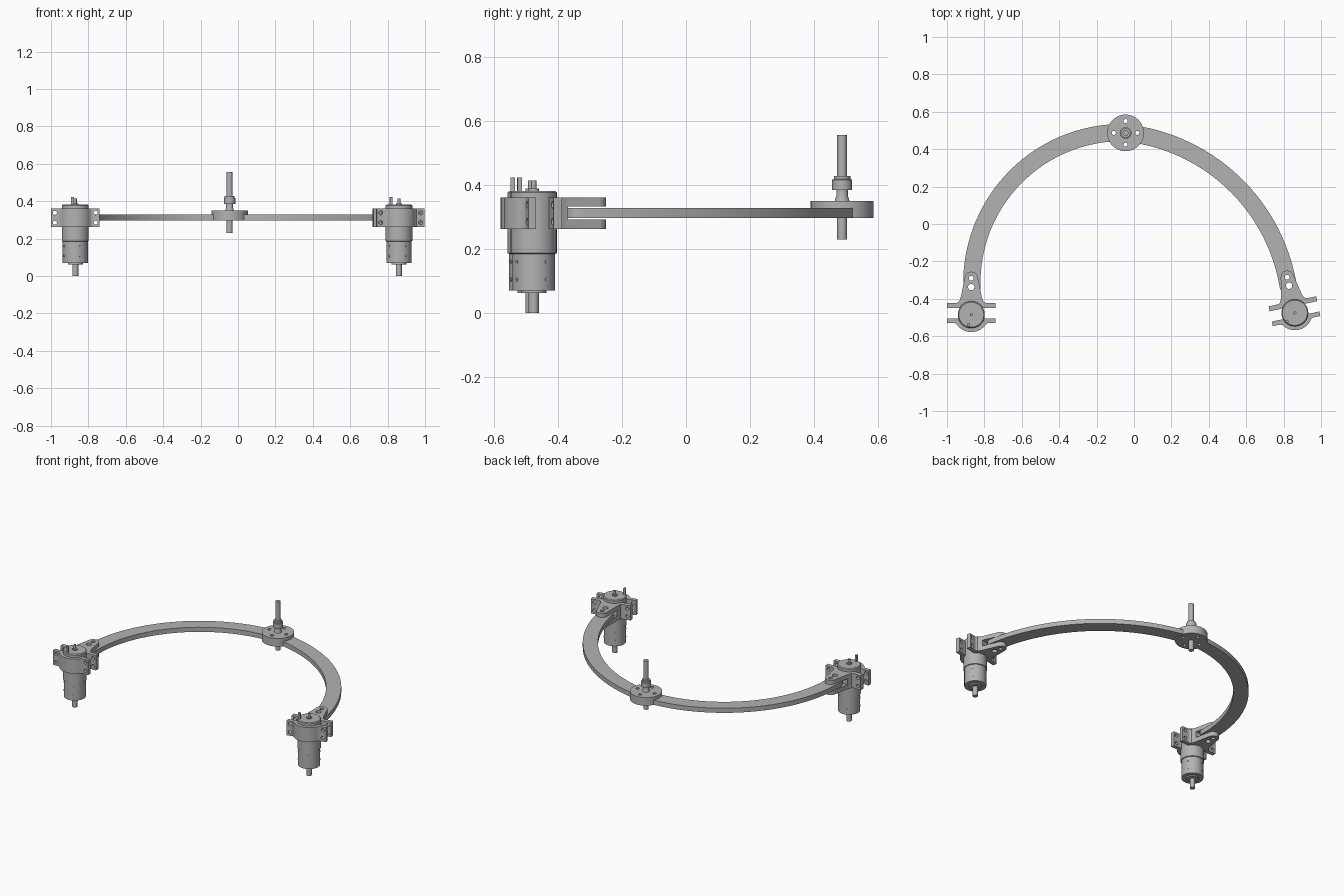
import bpy, bmesh, math
from mathutils import Matrix, Vector

cube = bpy.data.objects.get("Cube")
if cube:
    bpy.data.objects.remove(cube)

grey = bpy.data.materials.new("metal grey")
grey.use_nodes = True
grey.diffuse_color = (0.45, 0.45, 0.45, 1)
grey.node_tree.nodes["Principled BSDF"].inputs["Base Color"].default_value = (0.45, 0.45, 0.45, 1)


def make(name, bm, place=None):
    bmesh.ops.recalc_face_normals(bm, faces=bm.faces)
    mesh = bpy.data.meshes.new(name)
    bm.to_mesh(mesh)
    bm.free()
    if place:
        mesh.transform(place)
    mesh.materials.append(grey)
    obj = bpy.data.objects.new(name, mesh)
    bpy.context.collection.objects.link(obj)
    return obj


def prism(name, outline, z0, z1, place=None):
    bm = bmesh.new()
    face = bm.faces.new([bm.verts.new((x, y, z0)) for x, y in outline])
    top = bmesh.ops.extrude_face_region(bm, geom=[face])["geom"]
    verts = [v for v in top if isinstance(v, bmesh.types.BMVert)]
    bmesh.ops.translate(bm, verts=verts, vec=(0, 0, z1 - z0))
    return make(name, bm, place)


def turned(name, profile, place=None, sides=40):
    """Closed solid of revolution from (radius, height) pairs, bottom to top."""
    bm = bmesh.new()
    rings = [[bm.verts.new((p[0], p[1], z)) for p in arc(0, 0, r, 0, 360 - 360 / sides, sides - 1)]
             for r, z in profile]
    bm.faces.new(rings[0])
    bm.faces.new(rings[-1])
    for low, high in zip(rings, rings[1:]):
        for i in range(sides):
            j = (i + 1) % sides
            bm.faces.new((low[i], low[j], high[j], high[i]))
    return make(name, bm, place)


def arc(cx, cy, r, start, end, steps):
    angles = [math.radians(start + (end - start) * i / steps) for i in range(steps + 1)]
    return [(cx + r * math.cos(a), cy + r * math.sin(a)) for a in angles]


def rod(name, r, z0, z1, place=None, sides=40):
    return turned(name, [(r, z0), (r, z1)], place, sides)


def cut(obj, cutters):
    """Subtract the cutters, keep the result and drop the cutters."""
    for c in cutters:
        c.hide_render = True
        mod = obj.modifiers.new("cut", "BOOLEAN")
        mod.operation, mod.solver, mod.object = "DIFFERENCE", "EXACT", c
    graph = bpy.context.evaluated_depsgraph_get()
    mesh = bpy.data.meshes.new_from_object(obj.evaluated_get(graph))
    obj.modifiers.clear()
    obj.data = mesh
    for c in cutters:
        bpy.data.objects.remove(c)


def pin_cutters(place):
    # Two holes where the arm is bolted into the fork
    return [rod("cutter", r, 0.2, 0.5, place @ Matrix.Translation((0, y, 0)), 20)
            for y, r in ((0.195, 0.013), (0.148, 0.017))]


def flange_cutters(place):
    # Bolt holes through both ears of a clamp
    turn = Matrix.Rotation(math.pi / 2, 4, "X")
    return [rod("cutter", 0.011, -0.12, 0.12, place @ Matrix.Translation((x, 0, z)) @ turn, 16)
            for x in (-0.109, 0.109) for z in (0.285, 0.338)]


def motor_unit(side, x, y, angle, terminals):
    place = Matrix.Translation((x, y, 0)) @ Matrix.Rotation(math.radians(angle), 4, "Z")

    # Motor body, gearbox and output shaft
    turned(side + "_motor", [(0.016, 0), (0.016, 0.062), (0.04, 0.062), (0.04, 0.07),
                             (0.067, 0.07), (0.067, 0.185), (0.072, 0.187),
                             (0.072, 0.376), (0.067, 0.381)], place)
    rod(side + "_motor_rear_boss", 0.016, 0.38, 0.388, place, 20)
    rod(side + "_motor_rear_shaft", 0.008, 0.38, 0.414, place, 16)
    for tx, ty in terminals:
        w = 0.007
        prism(side + "_terminal", [(tx - w, ty - w), (tx + w, ty - w), (tx + w, ty + w), (tx - w, ty + w)],
              0.38, 0.423, place)
    for i in range(4):
        for z in (0.105, 0.16):
            out = Matrix.Rotation(math.radians(90 * i + 25), 4, "Z") @ Matrix.Translation((0, 0, z))
            rod(side + "_gearbox_screw", 0.006, 0.06, 0.069,
                place @ out @ Matrix.Rotation(math.pi / 2, 4, "Y"), 10)

    # Outer clamp half: half ring with two ears
    half = [(-0.13, -0.02), (-0.13, -0.045), (-0.088, -0.045), (-0.077, -0.052)]
    half += arc(0, 0, 0.093, 222, 318, 18)
    half += [(-px, py) for px, py in reversed(half[:4])]
    clamp = prism(side + "_outer_clamp", half, 0.262, 0.36, place)
    cut(clamp, [rod("cutter", 0.0722, 0.2, 0.5, place)] + flange_cutters(place))

    # Inner clamp half: ears plus a tapered fork that holds the arm
    flank = [(0.13, 0.036), (0.13, 0.063), (0.078, 0.063), (0.066, 0.07), (0.057, 0.09)]
    outline = flank + arc(0, 0.195, 0.035, 10, 170, 14) + [(-px, py) for px, py in reversed(flank)]
    fork = prism(side + "_fork_clamp", outline, 0.262, 0.36, place)
    slot = prism("cutter", [(-0.2, 0.098), (0.2, 0.098), (0.2, 0.3), (-0.2, 0.3)], 0.292, 0.332, place)
    cut(fork, [rod("cutter", 0.0722, 0.2, 0.5, place), slot] + flange_cutters(place) + pin_cutters(place))
    return place


def arm(name, cx, cy, radius, place, direction):
    # Flat arc from the hub rim to a rounded end inside the fork
    half_width = 0.046
    end_point = place @ Vector((0, 0.148, 0))
    start = math.degrees(math.atan2(HUB_Y - cy, HUB_X - cx) + direction * 0.08 / radius)
    end = math.degrees(math.atan2(end_point.y - cy, end_point.x - cx)) % 360
    tip = arc(cx, cy, radius, end, end, 1)[0]
    outline = arc(cx, cy, radius + half_width, start, end, 28)
    outline += arc(tip[0], tip[1], half_width, end, end + direction * 180, 12)[1:-1]
    outline += arc(cx, cy, radius - half_width, end, start, 28)
    cut(prism(name, outline, 0.297, 0.328), pin_cutters(place))


HUB_X, HUB_Y = -0.045, 0.487

# Motors with their clamps, and the two arms
right = motor_unit("right", -0.87, -0.485, 0, [(-0.015, -0.055)])
left = motor_unit("left", 0.86, -0.475, 12, [(-0.05, -0.035)])
arm("right_arm", -0.063, -0.315, 0.804, right, 1)
arm("left_arm", -0.148, -0.494, 0.986, left, -1)

# Hub disc with four holes
centre = Matrix.Translation((HUB_X, HUB_Y, 0))
hub = rod("hub_disc", 0.098, 0.296, 0.35, centre, 48)
cut(hub, [rod("cutter", 0.011, 0.2, 0.5, centre @ Matrix.Translation((px, py, 0)), 16)
          for px, py in arc(0, 0, 0.063, 0, 270, 3)])

# Spindle with its flared foot and collar
rod("spindle", 0.0155, 0.23, 0.556, centre, 32)
turned("spindle_foot", [(0.024, 0.345), (0.022, 0.355), (0.018, 0.365), (0.018, 0.386)], centre, 32)
turned("spindle_collar", [(0.031, 0.384), (0.031, 0.416), (0.026, 0.418), (0.026, 0.428)], centre, 32)

# Smooth round walls, sharp edges
bpy.ops.object.select_all(action="DESELECT")
for obj in bpy.context.collection.objects:
    if obj.type == "MESH" and grey.name in obj.data.materials:
        obj.select_set(True)
        bpy.context.view_layer.objects.active = obj
bpy.ops.object.shade_smooth_by_angle(angle=math.radians(30))
